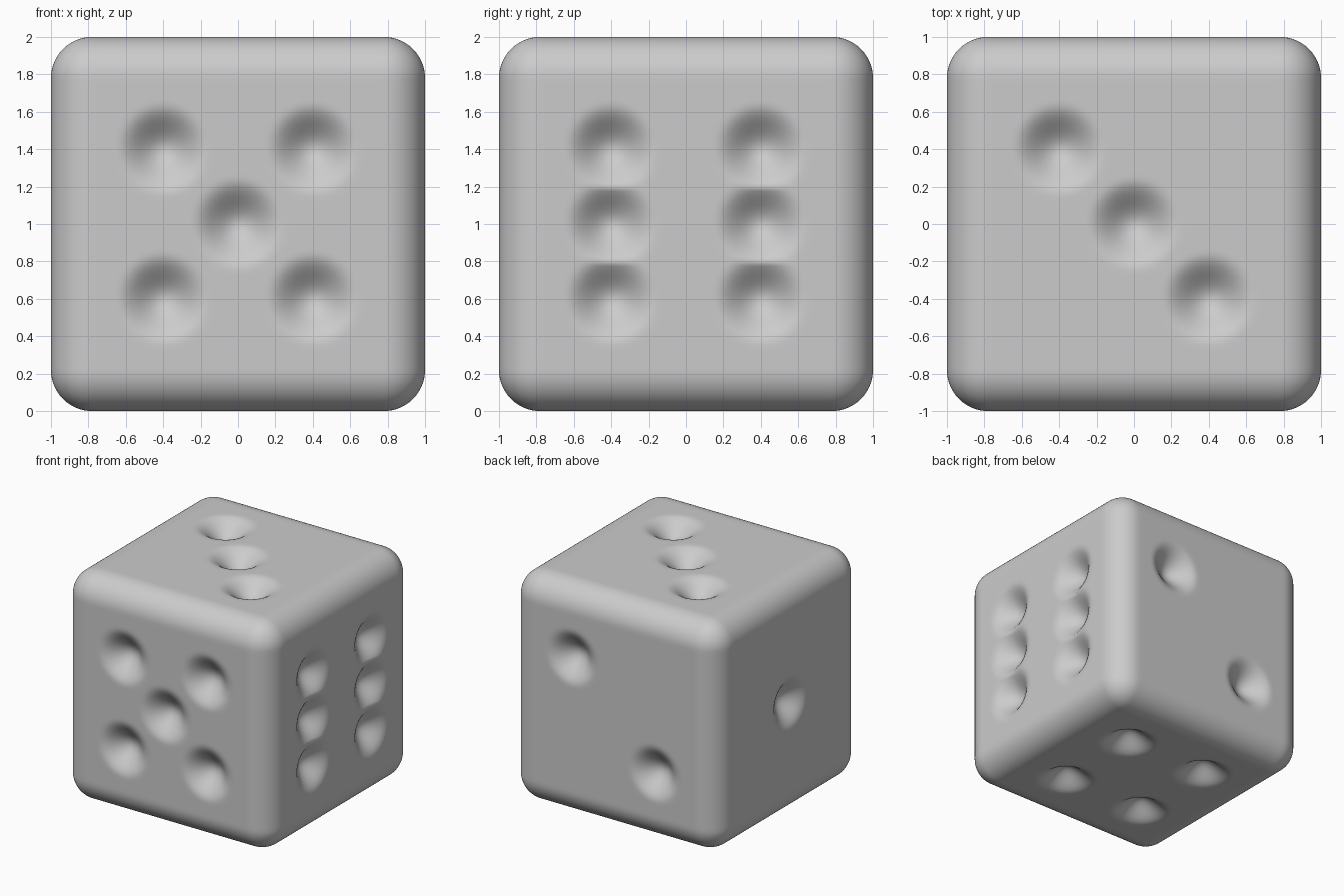
import bpy, bmesh, math
from mathutils import Vector

if "Cube" in bpy.data.objects:
    bpy.data.objects.remove(bpy.data.objects["Cube"])

EDGE = 0.22    # rounding radius of the cube edges
REACH = 0.25   # radius of a pip hollow including its soft rim
DEPTH = 0.13   # depth of a pip hollow
P = 0.4        # pip spacing

# Pip layouts: (axis, side) -> positions along the two other axes, in x, y, z order
square = [(a, b) for a in (-P, P) for b in (-P, P)]
faces = {
    (1, -1): square + [(0, 0)],                              # front: five
    (1, 1): [(P, P), (-P, -P)],                              # back: two
    (0, 1): [(a, b) for a in (-P, P) for b in (-P, 0, P)],   # right: six
    (0, -1): [(0, 0)],                                       # left: one
    (2, 1): [(-P, P), (0, 0), (P, -P)],                      # top: three
    (2, -1): square,                                         # bottom: four
}


def hollow(dist):
    """Smooth bell-shaped depth at a distance from the pip centre."""
    if dist >= REACH:
        return 0.0
    return DEPTH * 0.5 * (1 + math.cos(math.pi * dist / REACH))


# Finely gridded cube
bm = bmesh.new()
bmesh.ops.create_cube(bm, size=2)
bmesh.ops.subdivide_edges(bm, edges=bm.edges[:], cuts=79, use_grid_fill=True)

for v in bm.verts:
    # Rounded edges and corners
    core = Vector([max(-1 + EDGE, min(1 - EDGE, c)) for c in v.co])
    co = core + (v.co - core).normalized() * EDGE
    # Pip hollows pressed into each face
    for (axis, side), pips in faces.items():
        if co[axis] * side > 0.99:
            u, w = [co[i] for i in range(3) if i != axis]
            co[axis] -= side * max(hollow(math.hypot(u - a, w - b)) for a, b in pips)
            break
    v.co = co + Vector((0, 0, 1))

for f in bm.faces:
    f.smooth = True
bmesh.ops.recalc_face_normals(bm, faces=bm.faces[:])

# Die body
mesh = bpy.data.meshes.new("die")
bm.to_mesh(mesh)
bm.free()
die = bpy.data.objects.new("die", mesh)
bpy.context.collection.objects.link(die)
